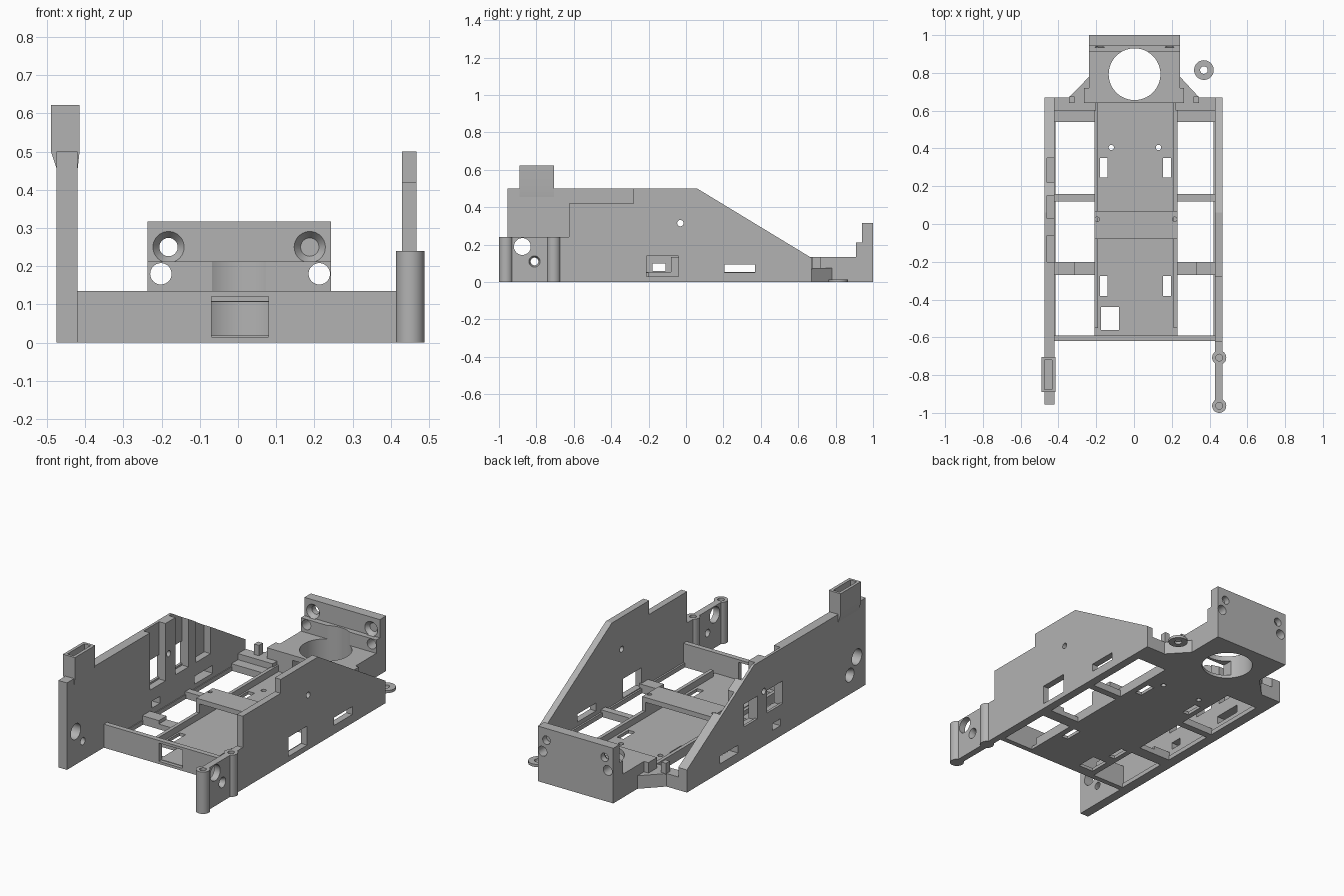
import bpy, bmesh, math
from mathutils import Matrix, Vector

old = bpy.data.objects.get("Cube")
if old:
    bpy.data.objects.remove(old, do_unlink=True)

grey = bpy.data.materials.new("plain_grey")
grey.use_nodes = True
tone = (0.45, 0.45, 0.45, 1)
grey.diffuse_color = tone
grey.node_tree.nodes["Principled BSDF"].inputs["Base Color"].default_value = tone


def finish(name, bm):
    bmesh.ops.recalc_face_normals(bm, faces=bm.faces)
    mesh = bpy.data.meshes.new(name)
    bm.to_mesh(mesh)
    bm.free()
    mesh.materials.append(grey)
    ob = bpy.data.objects.new(name, mesh)
    bpy.context.collection.objects.link(ob)
    return ob


def box(name, x, y, z):
    bm = bmesh.new()
    bmesh.ops.create_cube(bm, size=1)
    for v in bm.verts:
        v.co = Vector([(r[0] + r[1]) / 2 + c * (r[1] - r[0]) for c, r in zip(v.co, (x, y, z))])
    return finish(name, bm)


def prism(name, points, axis, lo, hi):
    """Extrude a 2D outline along an axis."""
    bm = bmesh.new()
    place = {"x": lambda p: (lo, *p), "y": lambda p: (p[0], lo, p[1]), "z": lambda p: (*p, lo)}[axis]
    face = bm.faces.new([bm.verts.new(place(p)) for p in points])
    out = bmesh.ops.extrude_face_region(bm, geom=[face])
    move = Vector([(hi - lo) * (a == axis) for a in "xyz"])
    bmesh.ops.translate(bm, vec=move, verts=[g for g in out["geom"] if isinstance(g, bmesh.types.BMVert)])
    return finish(name, bm)


def rod(name, centre, axis, length, r1, r2=None, sides=40):
    bm = bmesh.new()
    turn = {"x": Matrix.Rotation(math.pi / 2, 4, "Y"), "y": Matrix.Rotation(-math.pi / 2, 4, "X"), "z": Matrix()}[axis]
    bmesh.ops.create_cone(bm, cap_ends=True, segments=sides, radius1=r1, radius2=r1 if r2 is None else r2,
                          depth=length, matrix=Matrix.Translation(centre) @ turn)
    return finish(name, bm)


def combine(target, others, mode="DIFFERENCE"):
    """Apply booleans and discard the helper solids."""
    for other in others:
        other.hide_render = True
        mod = target.modifiers.new("shape", "BOOLEAN")
        mod.operation, mod.solver, mod.object = mode, "EXACT", other
        bpy.context.view_layer.objects.active = target
        bpy.ops.object.modifier_apply(modifier=mod.name)
        bpy.data.objects.remove(other, do_unlink=True)


def side_holes(x):
    """Holes shared by both side walls."""
    s = 1 if x > 0 else -1
    edge = 0.49 if x > 0 else 0.475
    return [rod("cut", (x, -0.03, 0.315), "x", 0.3, 0.017),
            rod("cut", (x, -0.875, 0.19), "x", 0.3, 0.045),
            rod("cut", (x, -0.81, 0.11), "x", 0.3, 0.021),
            rod("cut", (s * (edge - 0.022), -0.81, 0.11), "x", 0.05, *((0.02, 0.04)[::s])),
            box("cut", (x - 0.1, x + 0.1), (0.205, 0.37), (0.05, 0.095))]


# Right side wall, with its pockets and windows
wall = prism("right_wall", [(-0.955, 0), (0.67, 0), (0.67, 0.13), (0.06, 0.5), (-0.955, 0.5)],
             "x", -0.475, -0.42)
cuts = side_holes(-0.45)
for lo, hi in ((-0.2, -0.06), (0.03, 0.15), (0.22, 0.35)):
    cuts.append(box("cut", (-0.46, -0.4), (lo, hi), (0.17, 0.6)))
for lo, hi in ((-0.2, -0.06), (0.03, 0.15)):
    cuts.append(box("cut", (-0.5, -0.44), (lo, hi), (0.18, 0.31)))
cuts.append(box("cut", (-0.6, -0.3), (-0.18, -0.11), (0.06, 0.1)))
combine(wall, cuts)

# Hollow socket on top of the right wall
socket = prism("wall_socket", [(-0.475, 0.455), (-0.42, 0.455), (-0.415, 0.5), (-0.415, 0.622), (-0.49, 0.622),
                               (-0.49, 0.5)], "y", -0.89, -0.705)
combine(socket, [box("cut", (-0.473, -0.433), (-0.875, -0.72), (0.5, 0.7))])

# Left side wall, stepped, with two screw columns at its front
wall = prism("left_wall", [(-0.98, 0), (0.67, 0), (0.67, 0.13), (0.06, 0.5), (-0.28, 0.5), (-0.28, 0.42),
                           (-0.625, 0.42), (-0.625, 0.24), (-0.98, 0.24)], "x", 0.43, 0.468)
columns = [rod("column", (0.451, y, 0.12), "z", 0.24, 0.0375) for y in (-0.9625, -0.7075)]
combine(wall, columns, "UNION")
cuts = side_holes(0.45) + [box("cut", (0.3, 0.6), (-0.21, -0.04), (0.03, 0.14))]
cuts += [rod("cut", (0.451, y, 0.2), "z", 0.12, 0.018) for y in (-0.9625, -0.7075)]
combine(wall, cuts)

# Front cross wall with its opening
front = box("front_cross_wall", (-0.43, 0.44), (-0.62, -0.59), (0, 0.135))
combine(front, [box("cut", (-0.07, 0.08), (-0.7, -0.5), (0.015, 0.12))])

# Floor plate
floor = box("floor_plate", (-0.21, 0.23), (-0.6, 0.65), (0, 0.018))
cuts = [box("cut", x, y, (-0.1, 0.1)) for x in ((-0.18, -0.14), (0.153, 0.195))
        for y in ((0.245, 0.35), (-0.38, -0.275))]
cuts.append(box("cut", (-0.175, -0.08), (-0.56, -0.44), (-0.1, 0.1)))
cuts += [rod("cut", (x, 0.405, 0), "z", 0.2, 0.014) for x in (-0.12, 0.13)]
combine(floor, cuts)

# Long floor rails
for name, x in (("right_rail", -0.2), ("left_rail", 0.22)):
    box(name, (x - 0.01, x + 0.01), (-0.55, 0.65), (0, 0.055))

# Raised bridge over the floor
bridge = prism("floor_bridge", [(-0.21, 0.01), (-0.19, 0.01), (-0.19, 0.107), (0.21, 0.107), (0.21, 0.01),
                                (0.23, 0.01), (0.23, 0.135), (-0.21, 0.135)], "y", -0.08, 0.07)
combine(bridge, [rod("cut", (x, 0.025, 0.13), "z", 0.06, 0.012) for x in (-0.195, 0.215)])

# Cross bars and rear ledges joining the floor to the walls
for side, x in (("right", (-0.43, -0.2)), ("left", (0.22, 0.44))):
    box(side + "_middle_bar", x, (0.12, 0.16), (0, 0.04))
    box(side + "_front_bar", x, (-0.27, -0.2), (0, 0.03))
    mid = sum(x) / 2
    box(side + "_front_bar_step", (x[0], mid) if side == "right" else (mid, x[1]), (-0.27, -0.2), (0.02, 0.05))
    box(side + "_rear_ledge", x, (0.54, 0.61), (0, 0.04))
    box(side + "_rear_bar", x, (0.60, 0.67), (0, 0.075))

# Slim ledges along the inside of the walls
box("right_inner_ledge", (-0.43, -0.415), (-0.6, 0.6), (0, 0.025))
box("left_inner_ledge", (0.42, 0.435), (-0.6, 0.6), (0, 0.025))

# Rear block with a large round well, an upright back and screw holes
block = prism("rear_block", [(0.64, 0), (1, 0), (1, 0.317), (0.942, 0.317), (0.942, 0.212), (0.91, 0.212),
                             (0.91, 0.135), (0.64, 0.135)], "x", -0.237, 0.243)
cuts = [rod("cut", (0.003, 0.793, 0.1), "z", 0.5, 0.137, sides=64),
        box("cut", (-0.1, 0.1), (0.6, 0.75), (0.018, 0.106))]
for x, low in ((-0.182, -0.202), (0.188, 0.213)):
    cuts += [rod("cut", (x, 0.95, 0.25), "y", 0.3, 0.024),
             rod("cut", (x, 0.95, 0.25), "y", 0.03, 0.046, 0.024),
             rod("cut", (low, 0.95, 0.18), "y", 0.3, 0.028)]
combine(block, cuts)

# Sloping corner braces with small upright tabs
for name, s, x0 in (("right", -1, 0.237), ("left", 1, 0.243)):
    prism(name + "_corner_brace", [(s * (x0 - 0.02), 0.64), (s * 0.345, 0.64), (s * 0.345, 0.67),
                                   (s * x0, 0.78), (s * (x0 - 0.02), 0.78)], "z", 0, 0.075)
    tab = sorted((s * 0.315, s * 0.345))
    box(name + "_brace_tab", tab, (0.64, 0.675), (0.07, 0.135))
    pad = sorted((s * 0.2, s * 0.265))
    box(name + "_brace_pad", pad, (0.64, 0.72), (0.07, 0.135))

# Loose washer beside the rear block
washer = rod("washer", (0.37, 0.815, 0.0075), "z", 0.015, 0.052)
combine(washer, [rod("cut", (0.37, 0.815, 0), "z", 0.1, 0.02)])

# Smooth the round surfaces, keep hard edges
bpy.ops.object.select_all(action="DESELECT")
for ob in bpy.context.scene.objects:
    if ob.type == "MESH" and ob.data.materials and ob.data.materials[0] == grey:
        ob.select_set(True)
        bpy.context.view_layer.objects.active = ob
bpy.ops.object.shade_smooth_by_angle(angle=math.radians(30))
